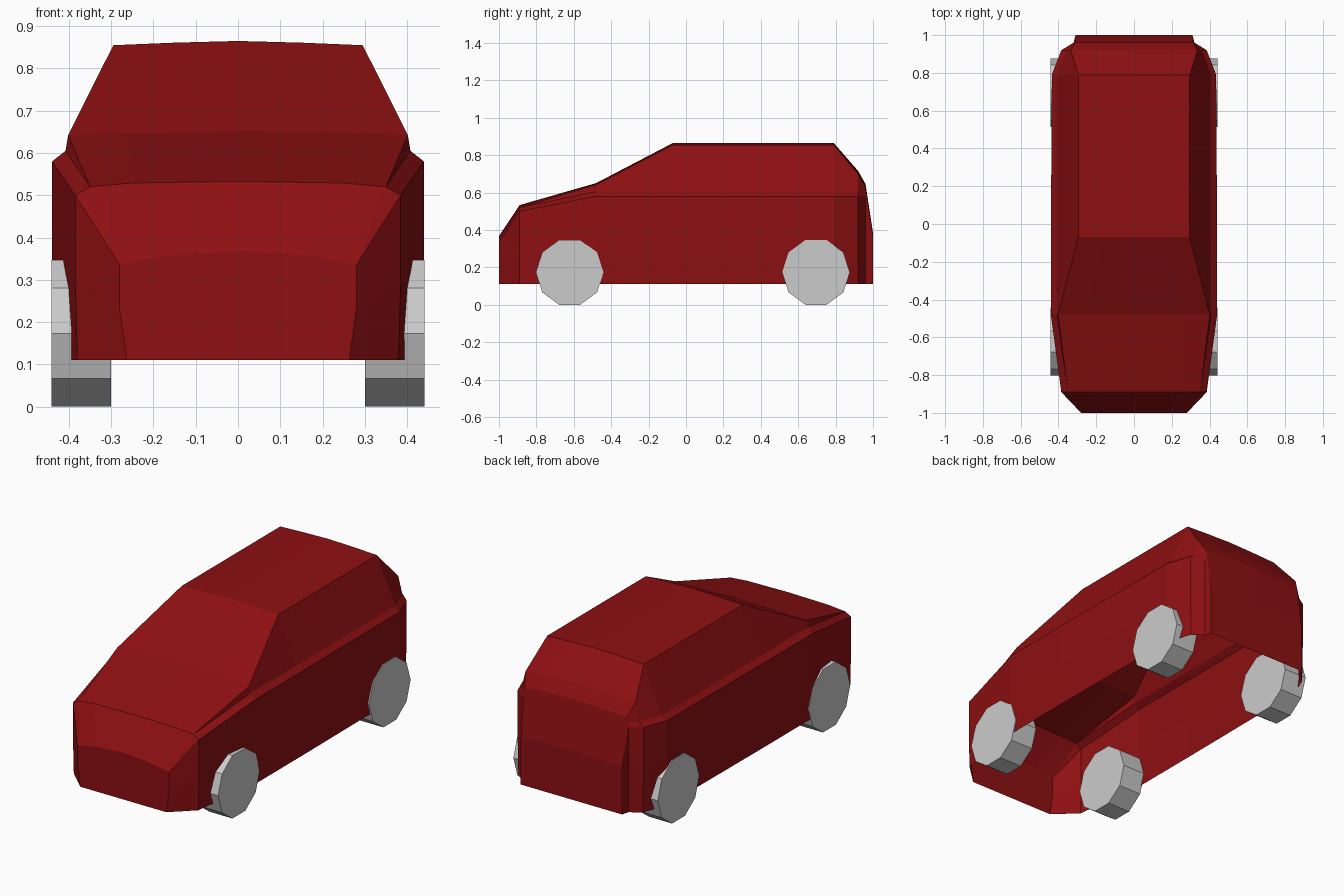
import bpy, bmesh, math

if "Cube" in bpy.data.objects:
    bpy.data.objects.remove(bpy.data.objects["Cube"])


def material(name, rgb):
    m = bpy.data.materials.new(name)
    m.diffuse_color = (*rgb, 1)
    m.use_nodes = True
    m.node_tree.nodes["Principled BSDF"].inputs["Base Color"].default_value = m.diffuse_color
    return m


red = material("dark red paint", (0.27, 0.005, 0.006))
grey = material("wheel grey", (0.60, 0.60, 0.60))

# Half cross-sections along the car, from sill to roof centre: (x, z)
SECTIONS = [
    (-1.00, [(.263, .11), (.28, .23), (.28, .335), (.28, .335), (.28, .335), (.17, .357), (0, .368)]),
    (-0.89, [(.38, .11), (.385, .30), (.385, .50), (.35, .52), (.35, .52), (.25, .529), (0, .533)]),
    (-0.48, [(.435, .11), (.44, .35), (.44, .58), (.408, .605), (.402, .642), (.25, .648), (0, .651)]),
    (-0.07, [(.435, .11), (.44, .35), (.44, .58), (.408, .605), (.295, .855), (.15, .861), (0, .865)]),
    (0.79, [(.43, .11), (.435, .35), (.435, .58), (.408, .605), (.295, .855), (.15, .861), (0, .865)]),
    (0.92, [(.38, .11), (.385, .35), (.385, .58), (.36, .605), (.335, .70), (.20, .71), (0, .716)]),
    (0.96, [(.32, .11), (.32, .35), (.32, .58), (.318, .605), (.312, .63), (.20, .638), (0, .645)]),
    (1.00, [(.31, .11), (.31, .24), (.31, .37), (.31, .37), (.31, .37), (.20, .377), (0, .383)]),
]


def make_body():
    bm = bmesh.new()
    rings = []
    for y, half in SECTIONS:
        full = half + [(-x, z) for x, z in reversed(half[:-1])]
        rings.append([bm.verts.new((x, y, z)) for x, z in full])
    # Skin between neighbouring sections, open underneath
    for a, b in zip(rings, rings[1:]):
        for i in range(len(a) - 1):
            bm.faces.new((a[i], b[i], b[i + 1], a[i + 1]))
    # Nose and tailgate panels
    bm.faces.new(rings[0])
    bm.faces.new(rings[-1][::-1])
    bmesh.ops.remove_doubles(bm, verts=bm.verts, dist=0.0005)
    bmesh.ops.recalc_face_normals(bm, faces=bm.faces)
    if sum(f.normal.z * f.calc_area() for f in bm.faces) < 0:
        bmesh.ops.reverse_faces(bm, faces=bm.faces)
    mesh = bpy.data.meshes.new("car_body")
    bm.to_mesh(mesh)
    bm.free()
    mesh.materials.append(red)
    body = bpy.data.objects.new("car_body", mesh)
    bpy.context.collection.objects.link(body)


def make_wheel(name, side, y):
    # Ten-sided disc lying across the car, flat side on the ground
    bpy.ops.mesh.primitive_cylinder_add(vertices=10, radius=0.181, depth=0.14)
    wheel = bpy.context.object
    wheel.name = name
    bm = bmesh.new()
    for x in (-0.07, 0.07):
        for i in range(10):
            a = i * math.tau / 10
            bm.verts.new((x, 0.181 * math.cos(a), 0.1735 * math.sin(a) / math.sin(math.radians(72))))
    bm.verts.ensure_lookup_table()
    v = list(bm.verts)
    for i in range(10):
        j = (i + 1) % 10
        bm.faces.new((v[i], v[j], v[j + 10], v[i + 10]))
    bm.faces.new(v[:10])
    bm.faces.new(v[10:])
    bmesh.ops.recalc_face_normals(bm, faces=bm.faces)
    bm.to_mesh(wheel.data)
    bm.free()
    wheel.data.materials.append(grey)
    wheel.location = (side * 0.371, y, 0.1735)


make_body()
for side, label in ((-1, "left"), (1, "right")):
    make_wheel("front_wheel_" + label, side, -0.622)
    make_wheel("rear_wheel_" + label, side, 0.695)
